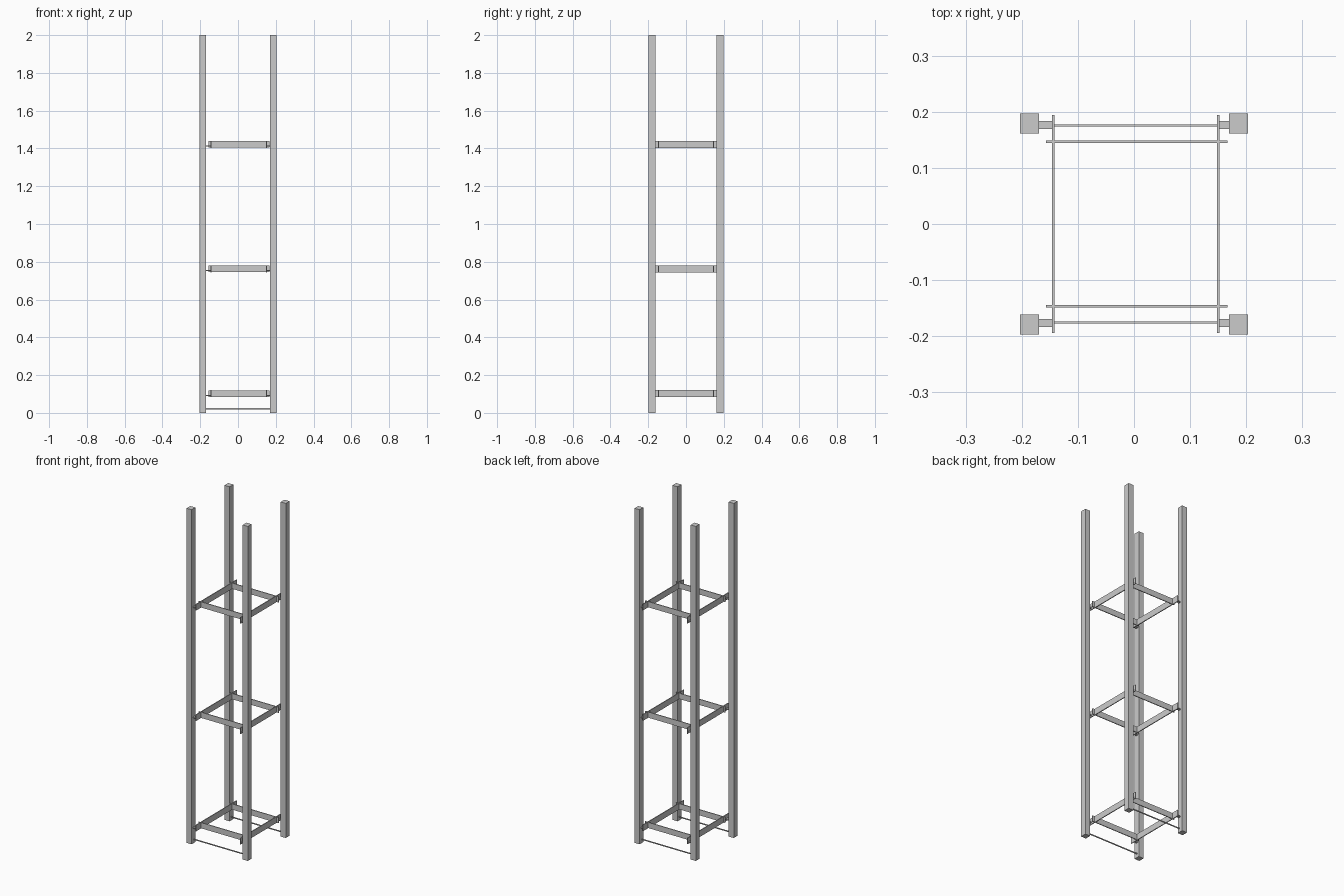
import bpy

if "Cube" in bpy.data.objects:
    bpy.data.objects.remove(bpy.data.objects["Cube"])


def box(name, x0, x1, y0, y1, z0, z1):
    """Axis-aligned box given by its limits."""
    bpy.ops.mesh.primitive_cube_add(
        size=1, location=((x0 + x1) / 2, (y0 + y1) / 2, (z0 + z1) / 2))
    ob = bpy.context.object
    ob.name = name
    ob.scale = (x1 - x0, y1 - y0, z1 - z0)
    bpy.ops.object.transform_apply(location=False, rotation=False, scale=True)
    return ob


POST_X, POST_Y = 0.186, 0.1795   # post centres
HX, HY = 0.0168, 0.0178          # post half sizes
RAIL_X = {-1: -0.144, 1: 0.150}  # side rail positions
RAIL_Y = 0.1465
T = 0.0025                       # rail half thickness

for sy in (-1, 1):
    # Corner posts
    for sx in (-1, 1):
        x, y = sx * POST_X, sy * POST_Y
        box("corner_post", x - HX, x + HX, y - HY, y + HY, 0, 2)
    # Thin tie bars close to the floor
    y = sy * 0.1755
    box("floor_tie_bar", -0.17, 0.17, y - 0.002, y + 0.002, 0.019, 0.025)

# Three levels of rail frames
for z in (0.084, 0.744, 1.404):
    for sx in (-1, 1):
        # Side rails running front to back
        x = RAIL_X[sx]
        box("side_rail", x - T, x + T, -0.194, 0.194, z - 0.001, z + 0.036)
        # Small tabs joining the side rails to the posts
        for sy in (-1, 1):
            x0, x1 = sorted((x, sx * 0.171))
            y = sy * 0.1765
            box("rail_tab", x0, x1, y - 0.007, y + 0.007, z + 0.006, z + 0.012)
    # Cross rails running left to right
    for sy in (-1, 1):
        y = sy * RAIL_Y
        box("cross_rail", -0.157, 0.167, y - T, y + T, z + 0.001, z + 0.035)
